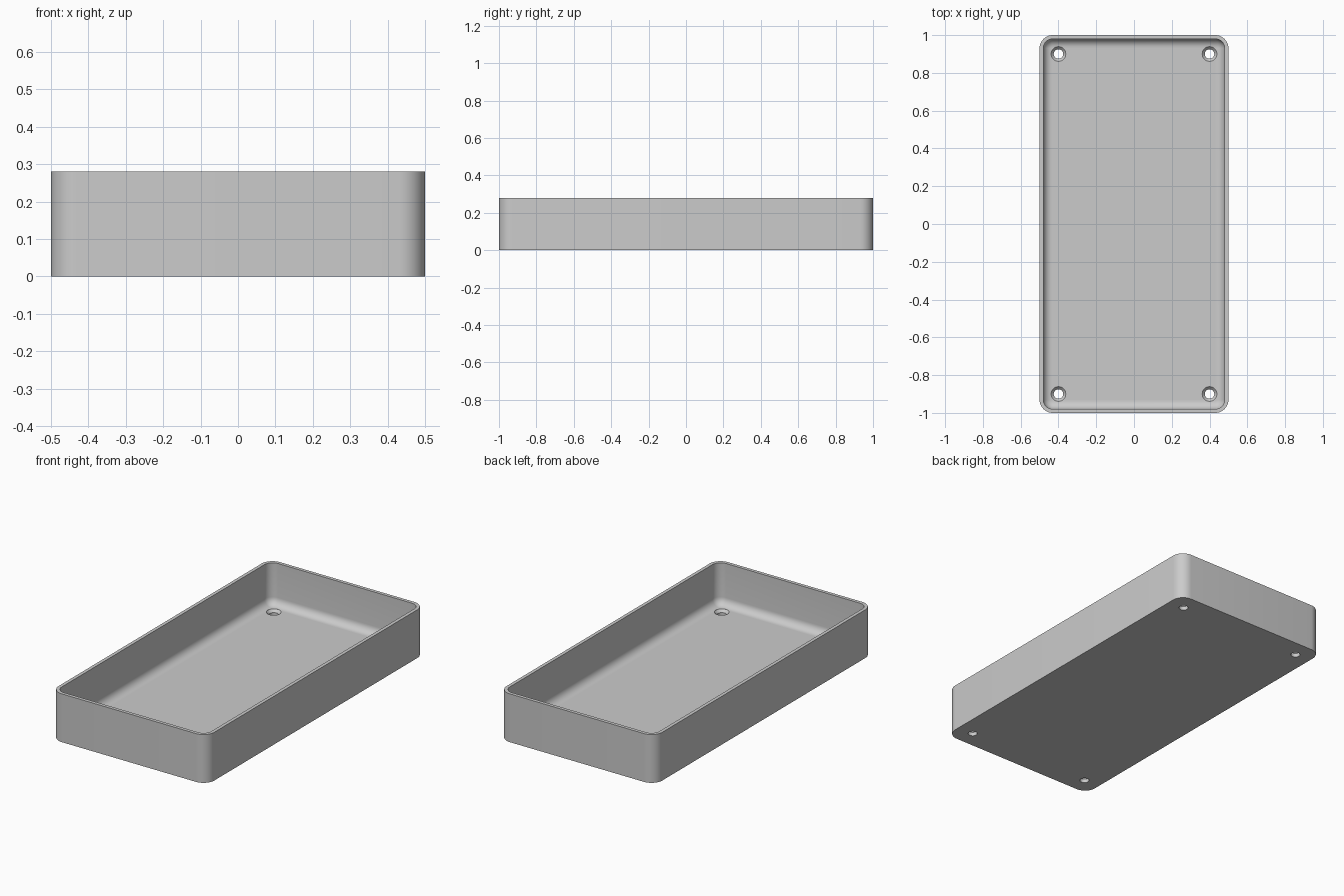
import bpy, bmesh, math

cube = bpy.data.objects.get("Cube")
if cube:
    bpy.data.objects.remove(cube, do_unlink=True)

HALF_X, HALF_Y, HEIGHT = 0.5, 1.0, 0.28
CORNER, WALL, FLOOR, FILLET = 0.07, 0.02, 0.037, 0.045
STEPS = 10


def rounded_loop(bm, inset, z):
    """Ring of vertices around a rounded rectangle, inset from the outside."""
    r = CORNER - inset
    ring = []
    for i, (sx, sy) in enumerate([(1, 1), (-1, 1), (-1, -1), (1, -1)]):
        for k in range(STEPS + 1):
            a = math.pi / 2 * (i + k / STEPS)
            ring.append(bm.verts.new((sx * (HALF_X - CORNER) + r * math.cos(a),
                                      sy * (HALF_Y - CORNER) + r * math.sin(a), z)))
    return ring


def skin(bm, rings):
    """Join successive rings with quads and cap both ends."""
    n = len(rings[0])
    for low, high in zip(rings, rings[1:]):
        for i in range(n):
            j = (i + 1) % n
            bm.faces.new((low[i], low[j], high[j], high[i]))
    bm.faces.new(rings[0][::-1])
    bm.faces.new(rings[-1])


def make_object(name, bm):
    bmesh.ops.recalc_face_normals(bm, faces=bm.faces)
    mesh = bpy.data.meshes.new(name)
    bm.to_mesh(mesh)
    bm.free()
    obj = bpy.data.objects.new(name, mesh)
    bpy.context.collection.objects.link(obj)
    return obj


# Tray shell: outer wall, rim, inner wall, curved floor edge and floor
profile = [(0, 0), (0, HEIGHT), (WALL, HEIGHT)]
for k in range(9):
    a = math.pi / 2 * k / 8
    profile.append((WALL + FILLET * (1 - math.cos(a)),
                    FLOOR + FILLET * (1 - math.sin(a))))
bm = bmesh.new()
skin(bm, [rounded_loop(bm, inset, z) for inset, z in profile])
tray = make_object("tray", bm)

# Countersunk screw holes in the four corners
bm = bmesh.new()
hole_profile = [(0.025, -0.05), (0.025, 0.022), (0.039, FLOOR), (0.039, 0.1)]
for sx in (-1, 1):
    for sy in (-1, 1):
        rings = []
        for r, z in hole_profile:
            rings.append([bm.verts.new((sx * 0.4 + r * math.cos(math.tau * k / 32),
                                        sy * 0.9 + r * math.sin(math.tau * k / 32), z))
                          for k in range(32)])
        skin(bm, rings)
cutter = make_object("screw_hole_cutter", bm)
cutter.hide_render = True

bpy.ops.object.select_all(action='DESELECT')
bpy.context.view_layer.objects.active = tray
tray.select_set(True)
cut = tray.modifiers.new("screw_holes", 'BOOLEAN')
cut.operation = 'DIFFERENCE'
cut.solver = 'EXACT'
cut.object = cutter
bpy.ops.object.modifier_apply(modifier=cut.name)
bpy.data.objects.remove(cutter, do_unlink=True)
bpy.ops.object.shade_smooth_by_angle(angle=math.radians(30))

# Single grey material
grey = bpy.data.materials.new("light_grey")
grey.use_nodes = True
colour = (0.6, 0.6, 0.6, 1)
grey.diffuse_color = colour
grey.node_tree.nodes["Principled BSDF"].inputs["Base Color"].default_value = colour
tray.data.materials.clear()
tray.data.materials.append(grey)
